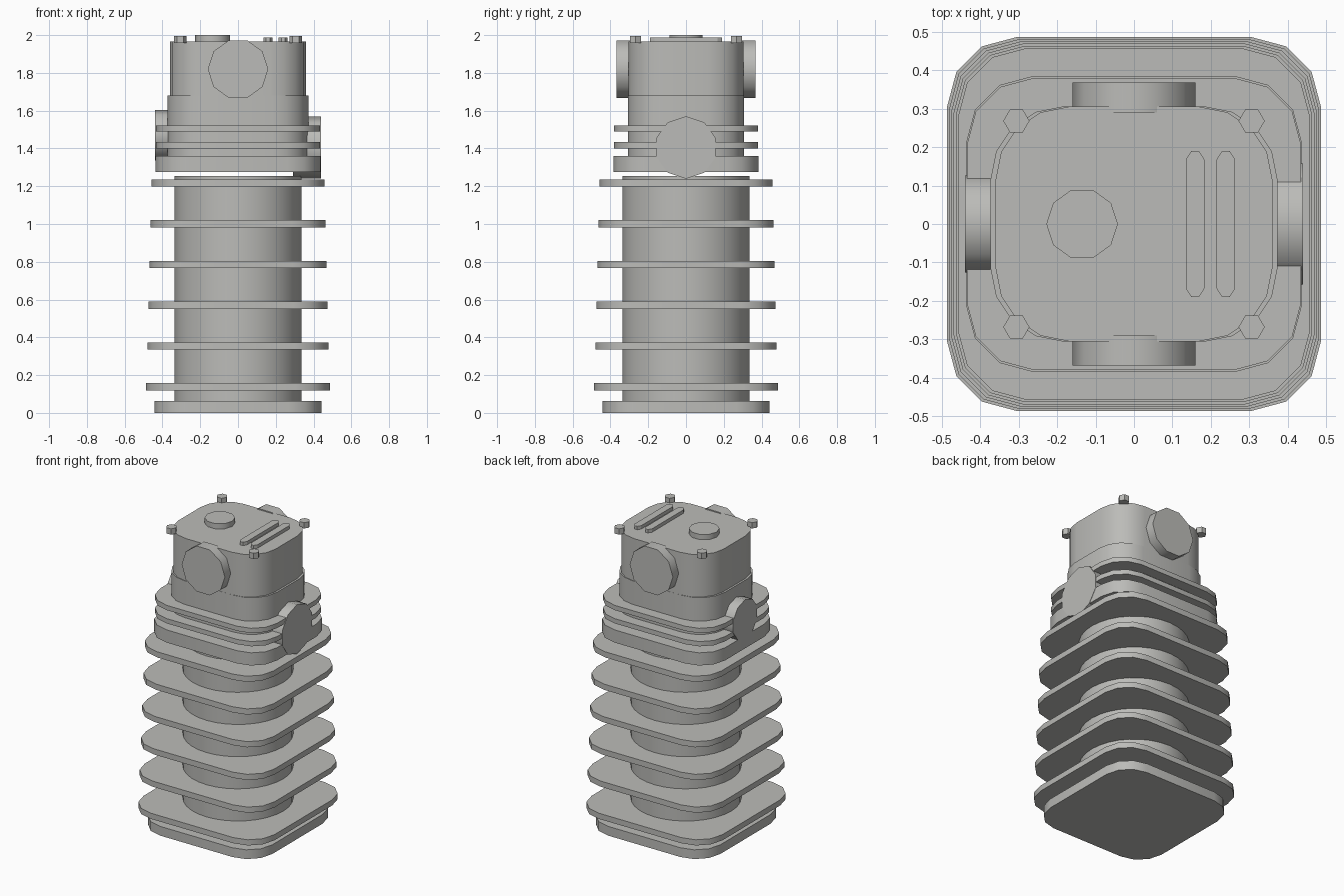
import bpy, bmesh, math
from mathutils import Vector, Matrix

if "Cube" in bpy.data.objects:
    bpy.data.objects.remove(bpy.data.objects["Cube"])

metal = bpy.data.materials.new("cast grey metal")
metal.diffuse_color = (0.5, 0.5, 0.48, 1)
metal.use_nodes = True
metal.node_tree.nodes["Principled BSDF"].inputs["Base Color"].default_value = metal.diffuse_color


def prism(name, outline, z0, z1, smooth=True, matrix=None):
    """Extrude a 2D outline from z0 to z1, optionally transformed."""
    bm = bmesh.new()
    base = bm.faces.new([bm.verts.new((x, y, z0)) for x, y in outline])
    ext = bmesh.ops.extrude_face_region(bm, geom=[base])
    bmesh.ops.translate(bm, vec=(0, 0, z1 - z0),
                        verts=[g for g in ext["geom"] if isinstance(g, bmesh.types.BMVert)])
    bmesh.ops.recalc_face_normals(bm, faces=bm.faces)
    if matrix:
        bm.transform(matrix)
    mesh = bpy.data.meshes.new(name)
    bm.to_mesh(mesh)
    bm.free()
    mesh.materials.append(metal)
    ob = bpy.data.objects.new(name, mesh)
    bpy.context.collection.objects.link(ob)
    if smooth:
        bpy.ops.object.select_all(action='DESELECT')
        bpy.context.view_layer.objects.active = ob
        ob.select_set(True)
        bpy.ops.object.shade_smooth_by_angle(angle=math.radians(40))
    return ob


def rounded(hx, hy, r, seg=3):
    """Rectangle with rounded corners, half sizes hx and hy."""
    pts = []
    for q, (sx, sy) in enumerate([(1, 1), (-1, 1), (-1, -1), (1, -1)]):
        for i in range(seg + 1):
            a = math.pi / 2 * (q + i / seg)
            pts.append((sx * (hx - r) + r * math.cos(a), sy * (hy - r) + r * math.sin(a)))
    return pts


def ngon(n, r, cx=0, cy=0):
    return [(cx + r * math.cos(math.tau * i / n), cy + r * math.sin(math.tau * i / n))
            for i in range(n)]


# Cylinder barrel with base flange and tapering cooling fins
prism("base_flange", rounded(0.442, 0.442, 0.175), 0, 0.062)
prism("barrel", ngon(32, 0.336), 0.05, 1.255)
for i in range(6):
    z = 0.138 + i * 0.2158
    h = 0.486 - i * 0.0056
    prism(f"barrel_fin_{i + 1}", rounded(h, h, 0.18), z - 0.019, z + 0.019)

# Cylinder head with fins and upper cover
prism("head_plate", rounded(0.437, 0.385, 0.175), 1.275, 1.36)
prism("head_core", rounded(0.373, 0.306, 0.19, 4), 1.35, 1.68)
for i, z in enumerate((1.417, 1.506)):
    prism(f"head_fin_{i + 1}", rounded(0.435, 0.38, 0.175), z - 0.016, z + 0.016)
prism("top_cover", rounded(0.36, 0.305, 0.19, 4), 1.68, 1.965)

# Round ports: front and back on the cover, left and right on the head
for side, s in (("front", -1), ("back", 1)):
    m = Matrix.Translation((0, 0, 1.82)) @ Vector((0, s, 0)).to_track_quat('Z', 'X').to_matrix().to_4x4()
    # Local axes chosen so a corner points sideways
    m = Matrix.Translation((0, 0, 1.82)) @ Matrix.Rotation(-s * math.pi / 2, 4, 'X')
    prism(f"{side}_port", ngon(10, 0.16), 0.29, 0.368, matrix=m)
for side, s, r, z, inner in (("right", 1, 0.165, 1.405, 0.29), ("left", -1, 0.133, 1.47, 0.29)):
    m = Matrix.Translation((0, 0, z)) @ Matrix.Rotation(s * math.pi / 2, 4, 'Y')
    prism(f"{side}_port", ngon(10, r), inner, 0.439, matrix=m)

# Cover details: round cap, two ribs and four hexagonal bolts
prism("cap", ngon(10, 0.093, -0.135), 1.95, 2.0)
for i, x in enumerate((0.159, 0.239)):
    w, e, t = 0.024, 0.168, 0.19
    prism(f"rib_{i + 1}", [(x - w, -e), (x - w * 0.4, -t), (x + w * 0.4, -t), (x + w, -e),
                           (x + w, e), (x + w * 0.4, t), (x - w * 0.4, t), (x - w, e)],
          1.95, 1.988, smooth=False)
for sx in (-1, 1):
    for sy in (-1, 1):
        prism("cover_bolt", ngon(6, 0.034, sx * 0.306, sy * 0.268), 1.957, 1.996, smooth=False)
